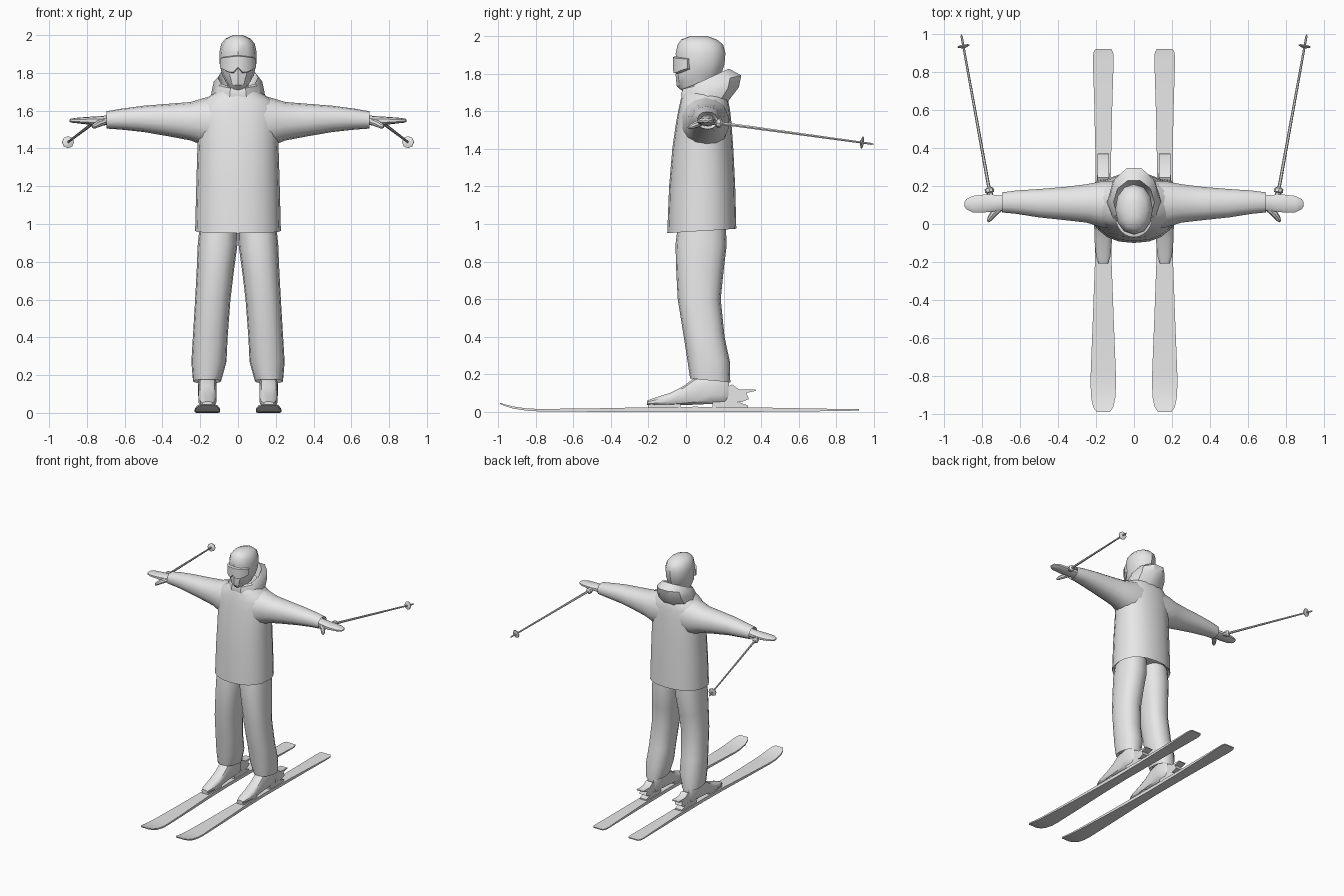
import bpy, bmesh, math
from mathutils import Vector

grey = bpy.data.materials.new("plain_grey")
grey.diffuse_color = (0.8, 0.8, 0.8, 1)


def finish(name, bm, mirror):
    bmesh.ops.recalc_face_normals(bm, faces=bm.faces)
    me = bpy.data.meshes.new(name)
    bm.to_mesh(me)
    bm.free()
    me.materials.append(grey)
    ob = bpy.data.objects.new(name, me)
    bpy.context.collection.objects.link(ob)
    if mirror:
        ob.modifiers.new("Mirror", 'MIRROR').use_mirror_merge = False
    return ob


def loft(name, rings, mirror=False):
    """Skin a row of closed rings and cap both ends."""
    bm = bmesh.new()
    rows = [[bm.verts.new(p) for p in r] for r in rings]
    n = len(rows[0])
    for a, b in zip(rows, rows[1:]):
        for i in range(n):
            j = (i + 1) % n
            bm.faces.new((a[i], a[j], b[j], b[i]))
    bm.faces.new(rows[0])
    bm.faces.new(rows[-1])
    return finish(name, bm, mirror)


def oval(axis, at, a0, a1, b0, b1, n=16, e=1.0, tilt=0.0):
    """Rounded ring across an axis, filling a0..a1 by b0..b1."""
    pts = []
    for i in range(n):
        t = math.tau * (i + 0.5 * (axis != 'z')) / n
        c, s = math.cos(t), math.sin(t)
        u = (a0 + a1) / 2 + (a1 - a0) / 2 * math.copysign(abs(c) ** e, c)
        v = (b0 + b1) / 2 + (b1 - b0) / 2 * math.copysign(abs(s) ** e, s)
        w = at + tilt * s
        pts.append({'x': (w, u, v), 'y': (u, w, v), 'z': (u, v, w)}[axis])
    return pts


def rod(name, stops, n=8):
    """Round rod through (point, radius) stops."""
    d = (Vector(stops[-1][0]) - Vector(stops[0][0])).normalized()
    u = d.cross(Vector((0, 0, 1))).normalized()
    v = d.cross(u)
    rings = [[Vector(p) + r * (u * math.cos(math.tau * i / n) + v * math.sin(math.tau * i / n))
              for i in range(n)] for p, r in stops]
    return loft(name, rings, True)


# Jacket body, with the hem turned in
loft("jacket_body", [oval('z', z, -w, w, f, b, 20, 0.88, t) for z, w, f, b, t in (
    (1.00, 0.19, -0.07, 0.23, 0.01),
    (0.963, 0.227, -0.10, 0.268, 0.012),
    (1.20, 0.221, -0.09, 0.262, 0),
    (1.40, 0.215, -0.073, 0.252, 0),
    (1.54, 0.218, -0.053, 0.242, 0),
    (1.61, 0.215, -0.04, 0.234, 0),
    (1.655, 0.185, -0.03, 0.225, 0),
    (1.69, 0.13, -0.02, 0.21, 0),
    (1.73, 0.09, 0.0, 0.18, 0))])

# Sleeves, with hollow cuffs
loft("sleeve", [oval('x', x, f, b, lo, hi, 14, 0.9) for x, f, b, lo, hi in (
    (0.08, -0.03, 0.23, 1.40, 1.69),
    (0.17, -0.02, 0.228, 1.41, 1.67),
    (0.25, 0.005, 0.212, 1.442, 1.646),
    (0.36, 0.018, 0.198, 1.463, 1.637),
    (0.50, 0.033, 0.186, 1.487, 1.626),
    (0.62, 0.052, 0.178, 1.50, 1.61),
    (0.695, 0.06, 0.168, 1.505, 1.597),
    (0.67, 0.075, 0.155, 1.52, 1.58))], True)

# Hood folded behind the neck
loft("hood", [oval('z', z, -w, w, f, b, 10, 1, t) for z, w, f, b, t in (
    (1.64, 0.15, -0.02, 0.22, 0),
    (1.71, 0.138, -0.035, 0.29, 0.02),
    (1.755, 0.128, -0.025, 0.302, 0.038),
    (1.775, 0.108, -0.005, 0.235, 0.055),
    (1.71, 0.09, 0.0, 0.20, 0.02))])

# Head with helmet, crown and masked chin
loft("helmet_head", [oval('z', z, -w, w, f, b, 12, 0.95) for z, w, f, b in (
    (1.69, 0.045, 0.0, 0.13),
    (1.735, 0.055, -0.05, 0.15),
    (1.79, 0.085, -0.055, 0.185),
    (1.85, 0.097, -0.052, 0.205),
    (1.91, 0.099, -0.055, 0.21),
    (1.955, 0.088, -0.045, 0.198),
    (1.982, 0.066, -0.025, 0.165),
    (2.0, 0.025, 0.02, 0.115))])

# Goggles: a wrapped band with a notch over the nose
band = []
for k in range(-5, 6):
    a = k / 5 * 1.25
    top = 1.897 - 0.012 * abs(k) / 5
    low = 1.822 if k == 0 else 1.797 + 0.008 * max(0, abs(k) - 2)
    outer = (0.1 * math.sin(a), 0.045 - 0.115 * math.cos(a))
    inner = (0.08 * math.sin(a), 0.055 - 0.09 * math.cos(a))
    band.append([(*outer, low + 0.008), (*outer, top - 0.008), (*inner, top), (*inner, low)])
loft("goggles", band)

# Trouser legs with hollow cuffs
loft("trouser_leg", [oval('z', z, l, r, f, b, 16, 0.85, t) for z, l, r, f, b, t in (
    (1.02, 0.0, 0.20, -0.04, 0.21, 0),
    (0.89, 0.003, 0.213, -0.056, 0.217, 0),
    (0.75, 0.022, 0.219, -0.052, 0.20, 0),
    (0.60, 0.04, 0.227, -0.044, 0.185, 0),
    (0.40, 0.055, 0.239, -0.012, 0.205, 0),
    (0.27, 0.061, 0.247, 0.008, 0.233, 0),
    (0.167, 0.09, 0.238, 0.022, 0.236, -0.011),
    (0.20, 0.11, 0.22, 0.045, 0.215, 0))], True)

# Gloves
loft("glove", [oval('x', x, f, b, lo, hi, 10, 0.8) for x, f, b, lo, hi in (
    (0.66, 0.075, 0.155, 1.525, 1.578),
    (0.72, 0.067, 0.155, 1.522, 1.572),
    (0.78, 0.06, 0.158, 1.525, 1.568),
    (0.85, 0.06, 0.15, 1.533, 1.563),
    (0.885, 0.078, 0.132, 1.537, 1.558),
    (0.893, 0.09, 0.118, 1.542, 1.552))], True)
rod("thumb", [((0.70, 0.09, 1.545), 0.018), ((0.74, 0.055, 1.53), 0.018),
              ((0.762, 0.026, 1.518), 0.014), ((0.77, 0.013, 1.513), 0.006)])

# Ski poles with grip and basket
start, tip = Vector((0.745, 0.08, 1.551)), Vector((0.911, 1.0, 1.425))
at = lambda f: tuple(start.lerp(tip, f))
rod("pole_grip", [(at(0), 0.012), (at(0.09), 0.015), (at(0.095), 0.024),
                  (at(0.115), 0.024), (at(0.125), 0.01)])
rod("pole_shaft", [(at(0.1), 0.009), (at(0.9), 0.006), (at(0.985), 0.006), (at(1), 0.002)], 6)
rod("pole_basket", [(at(0.922), 0.012), (at(0.93), 0.032), (at(0.936), 0.032), (at(0.94), 0.01)])

# Boots
CX = 0.162
loft("boot", [oval('y', y, CX - w, CX + w, lo, hi, 12, 0.7) for y, w, lo, hi in (
    (-0.207, 0.026, 0.035, 0.06),
    (-0.17, 0.039, 0.033, 0.074),
    (-0.08, 0.048, 0.033, 0.103),
    (-0.01, 0.049, 0.035, 0.14),
    (0.045, 0.049, 0.036, 0.185),
    (0.13, 0.05, 0.04, 0.21),
    (0.205, 0.046, 0.04, 0.20),
    (0.23, 0.03, 0.06, 0.17))], True)


def slab(y, w, lo, hi):
    return [(CX - w, y, lo), (CX + w, y, lo), (CX + w, y, hi), (CX - w, y, hi)]


# Skis with upturned tips and narrow waists
loft("ski", [slab(*s) for s in (
    (-0.99, 0.036, 0.041, 0.048),
    (-0.965, 0.053, 0.031, 0.040),
    (-0.92, 0.063, 0.017, 0.028),
    (-0.85, 0.067, 0.006, 0.018),
    (-0.78, 0.066, 0.002, 0.015),
    (-0.50, 0.055, 0.0, 0.018),
    (-0.20, 0.044, 0.0, 0.024),
    (0.05, 0.039, 0.0, 0.027),
    (0.38, 0.042, 0.0, 0.023),
    (0.65, 0.048, 0.002, 0.018),
    (0.87, 0.055, 0.005, 0.014),
    (0.905, 0.052, 0.007, 0.015),
    (0.922, 0.042, 0.008, 0.016))], True)

# Bindings: toe plate, heel plate, and heel clip with lever
loft("toe_plate", [slab(-0.2, 0.03, 0.015, 0.04), slab(-0.03, 0.033, 0.015, 0.042)], True)
loft("heel_plate", [slab(0.14, 0.032, 0.015, 0.055), slab(0.25, 0.032, 0.015, 0.062),
                    slab(0.33, 0.03, 0.015, 0.034)], True)
clip = ((0.20, 0.055), (0.30, 0.053), (0.335, 0.068), (0.322, 0.10), (0.372, 0.112),
        (0.37, 0.118), (0.285, 0.118), (0.245, 0.145), (0.215, 0.13))
loft("heel_clip", [[(CX + s * 0.031, y, z) for y, z in clip] for s in (-1, 1)], True)

# Smooth shading with crisp folds
for ob in bpy.context.scene.objects:
    ob.select_set(True)
    bpy.context.view_layer.objects.active = ob
bpy.ops.object.shade_smooth_by_angle(angle=math.radians(35))
